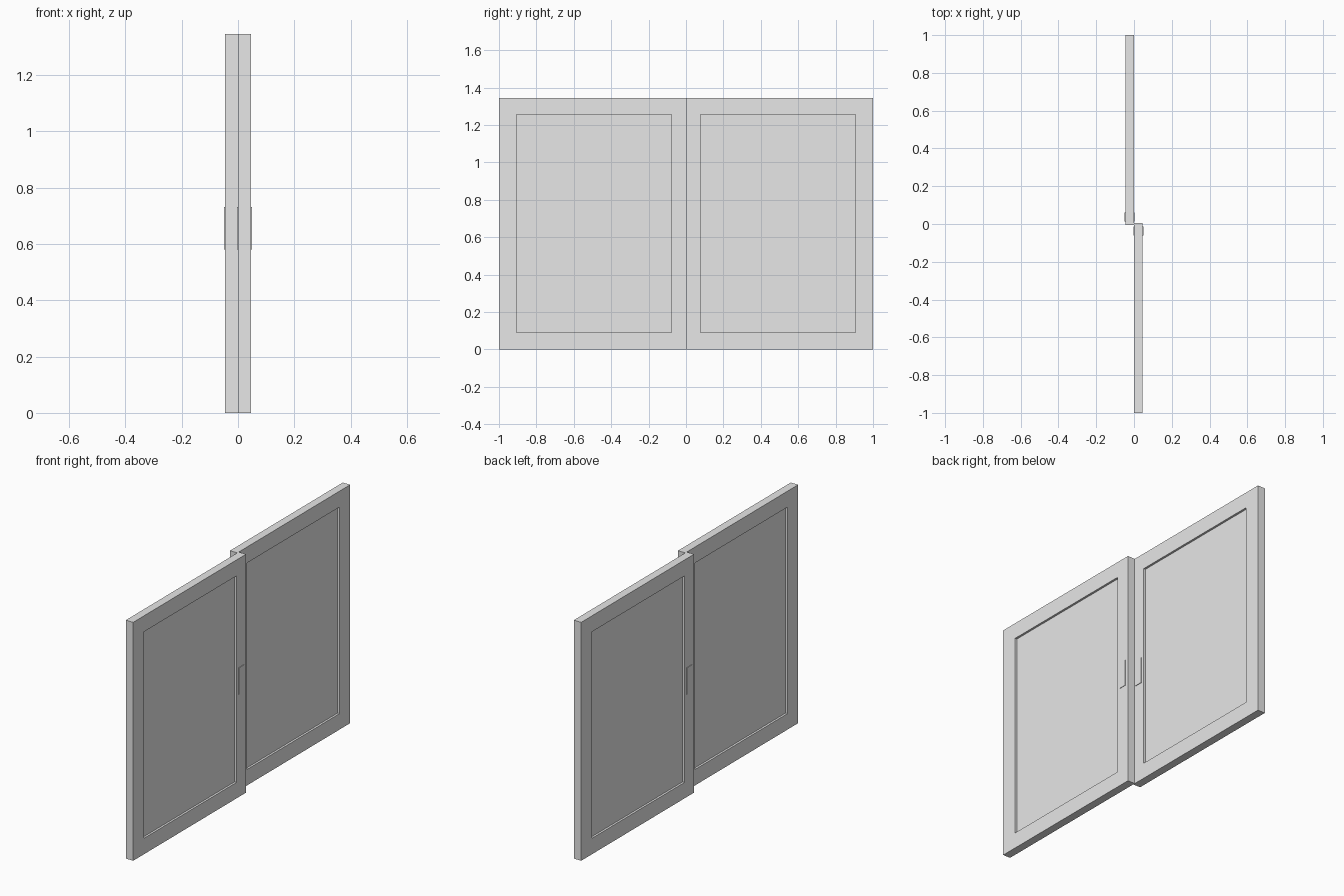
import bpy
import bmesh
from mathutils import Vector

old = bpy.data.objects.get("Cube")
if old:
    bpy.data.objects.remove(old, do_unlink=True)

THICK, HEIGHT, OVERLAP = 0.046, 1.345, 0.006
RECESS, MARGIN_Z, INNER_Y, OUTER_Y = 0.012, 0.09, 0.078, 0.905

grey = bpy.data.materials.new("light grey")
grey.use_nodes = True
colour = (0.8, 0.8, 0.8, 1)
grey.diffuse_color = colour
grey.node_tree.nodes["Principled BSDF"].inputs["Base Color"].default_value = colour


def finish(name, bm):
    bmesh.ops.recalc_face_normals(bm, faces=bm.faces)
    mesh = bpy.data.meshes.new(name)
    bm.to_mesh(mesh)
    bm.free()
    mesh.materials.append(grey)
    obj = bpy.data.objects.new(name, mesh)
    bpy.context.collection.objects.link(obj)
    return obj


def box(name, lo, hi):
    lo, hi = Vector(lo), Vector(hi)
    bm = bmesh.new()
    bmesh.ops.create_cube(bm, size=1)
    for v in bm.verts:
        v.co = (lo + hi) / 2 + v.co * (hi - lo)
    return finish(name, bm)


def door(name, side):
    """Slab with a sunken rectangular field on both broad faces."""
    def corners(x, y0, y1, z0, z1):
        return [bm.verts.new((side * x, side * y, z))
                for y, z in ((y0, z0), (y1, z0), (y1, z1), (y0, z1))]

    bm = bmesh.new()
    field = (-OUTER_Y, -INNER_Y, MARGIN_Z, HEIGHT - MARGIN_Z)
    slab = (-1, OVERLAP, 0, HEIGHT)
    # Loops run from one sunken field, around the frame, to the other
    loops = [corners(RECESS, *field), corners(0, *field), corners(0, *slab),
             corners(THICK, *slab), corners(THICK, *field),
             corners(THICK - RECESS, *field)]
    for a, b in zip(loops, loops[1:]):
        for i in range(4):
            j = (i + 1) % 4
            bm.faces.new((a[i], a[j], b[j], b[i]))
    bm.faces.new(loops[0])
    bm.faces.new(loops[-1])
    return finish(name, bm)


# Two overlapping sliding doors, half-turn copies of each other
for label, side in (("front", 1), ("back", -1)):
    door(label + "_door", side)
    # Thin pull plates on both faces
    for face, x0, x1 in (("outer", THICK - 0.002, THICK + 0.003),
                         ("inner", -0.003, 0.002)):
        xs = sorted((side * x0, side * x1))
        ys = sorted((side * -0.062, side * -0.014))
        box(f"{label}_{face}_pull", (xs[0], ys[0], 0.58), (xs[1], ys[1], 0.73))
